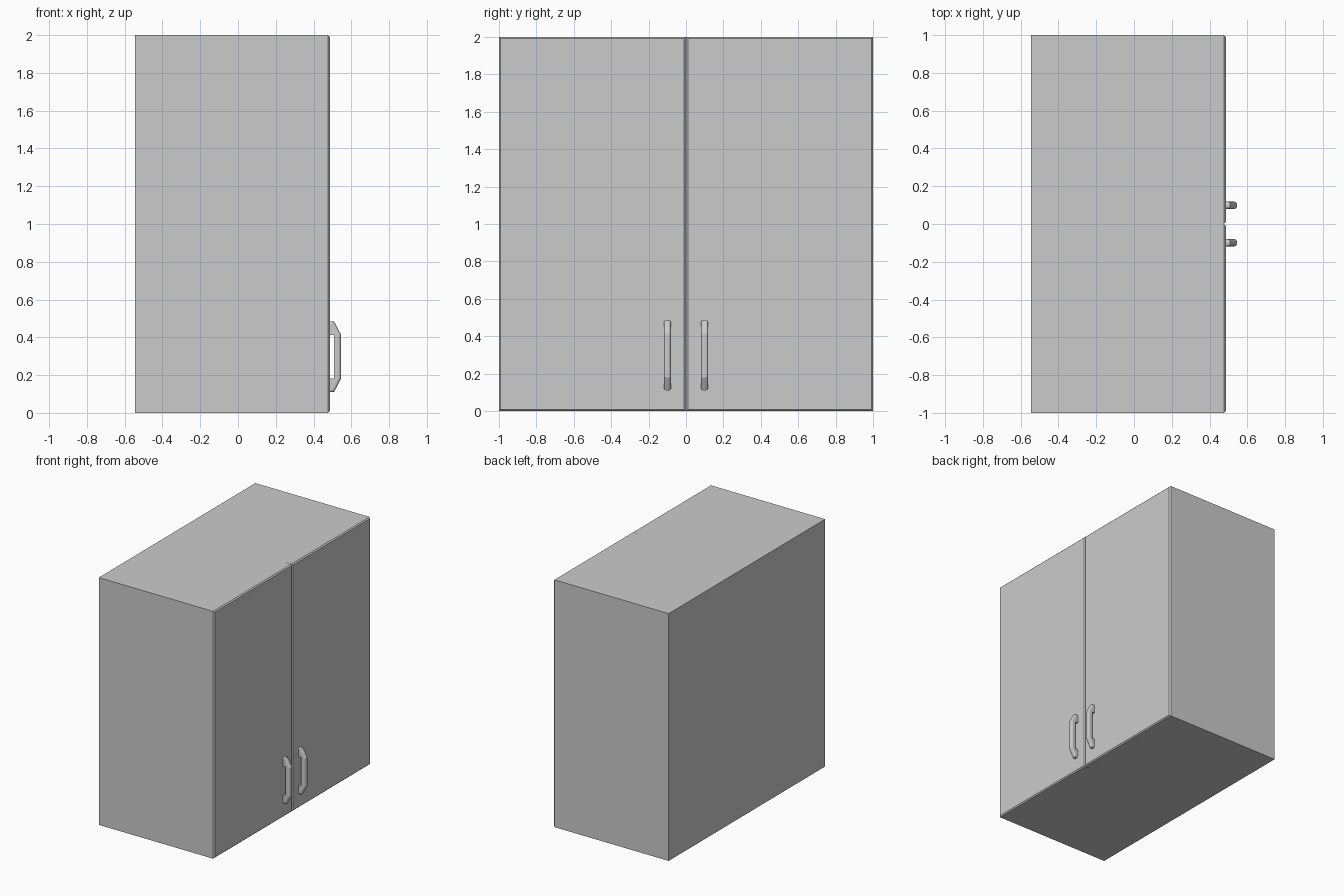
import bpy, bmesh

if "Cube" in bpy.data.objects:
    bpy.data.objects.remove(bpy.data.objects["Cube"])

BACK, DOOR_BACK, DOOR_FRONT = -0.545, 0.43, 0.486


def finish(bm, name):
    bmesh.ops.recalc_face_normals(bm, faces=bm.faces)
    mesh = bpy.data.meshes.new(name)
    bm.to_mesh(mesh)
    bm.free()
    obj = bpy.data.objects.new(name, mesh)
    bpy.context.collection.objects.link(obj)
    return obj


def box(name, lo, hi, front_bevel=0.0):
    bm = bmesh.new()
    bmesh.ops.create_cube(bm, size=1)
    for v in bm.verts:
        v.co = [lo[i] if v.co[i] < 0 else hi[i] for i in range(3)]
    if front_bevel:
        edges = [e for e in bm.edges if all(v.co.x > hi[0] - 1e-4 for v in e.verts)]
        bmesh.ops.bevel(bm, geom=edges, offset=front_bevel, segments=1,
                        affect='EDGES', profile=0.5)
    return finish(bm, name)


def handle(name, y):
    # side profile in x/z: outer contour first, then the inner grip opening
    x0, x1, x2 = DOOR_FRONT - 0.003, 0.508, 0.545
    outer = [(x0, 0.485), (x1, 0.485), (x2, 0.415), (x2, 0.18), (x1, 0.11), (x0, 0.11)]
    inner = [(x0, 0.182), (x1, 0.182), (x1, 0.413), (x0, 0.413)]
    bm = bmesh.new()
    face = bm.faces.new([bm.verts.new((x, y - 0.019, z)) for x, z in outer + inner])
    new = bmesh.ops.extrude_face_region(bm, geom=[face])['geom']
    for v in new:
        if isinstance(v, bmesh.types.BMVert):
            v.co.y += 0.038

    # round the long outer edges of both sides
    def on_outer(v):
        return any(abs(v.co.x - x) + abs(v.co.z - z) < 1e-4 for x, z in outer)
    edges = [e for e in bm.edges
             if abs(e.verts[0].co.y - e.verts[1].co.y) < 1e-4
             and on_outer(e.verts[0]) and on_outer(e.verts[1])]
    bmesh.ops.bevel(bm, geom=edges, offset=0.014, segments=3,
                    affect='EDGES', profile=0.5)
    return finish(bm, name)


# cabinet carcass
box("cabinet_body", (BACK, -1, 0), (DOOR_BACK, 1, 2))

# pair of doors with chamfered fronts, and their pulls
for side, s in (("left", -1), ("right", 1)):
    a, b = sorted((s * 0.001, s * 1.0))
    box(side + "_door", (DOOR_BACK, a, 0), (DOOR_FRONT, b, 2), 0.009)
    handle(side + "_handle", s * 0.099)
